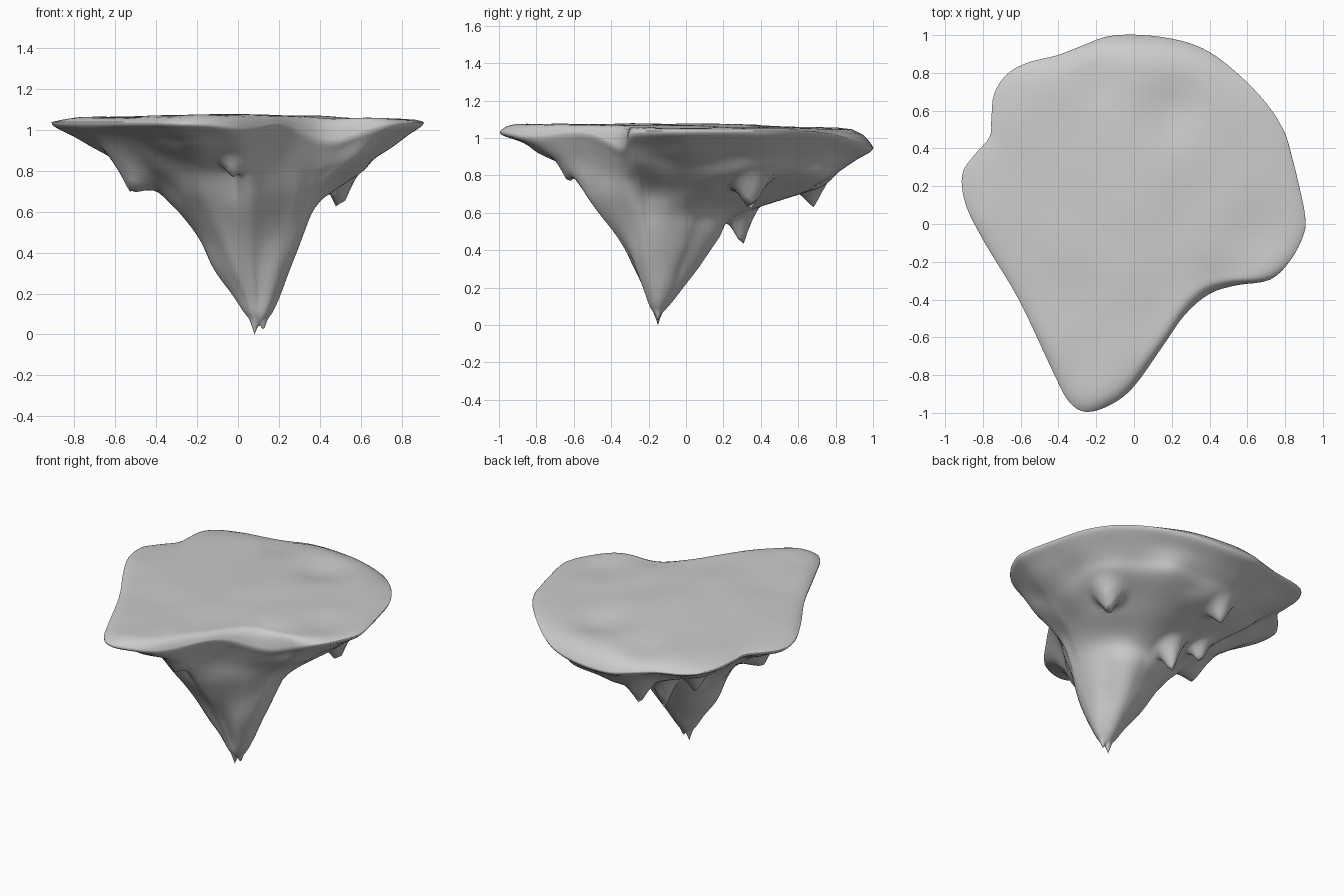
import bpy
from math import atan2, exp, hypot, tau, degrees
from mathutils import Vector, noise

if "Cube" in bpy.data.objects:
    bpy.data.objects.remove(bpy.data.objects["Cube"])

CX, CY = 0.10, -0.15  # plan position of the lowest tip

# Rim outline seen from above, counter-clockwise
RIM = [(.905, .05), (.87, .22), (.835, .36), (.795, .49), (.7, .64), (.55, .795), (.4, .91),
       (.25, .97), (.05, 1), (-.13, .995), (-.26, .95), (-.4, .895), (-.56, .855), (-.67, .795),
       (-.74, .69), (-.755, .56), (-.765, .46), (-.85, .36), (-.91, .26), (-.89, .1),
       (-.79, -.1), (-.61, -.4), (-.43, -.78), (-.345, -.94), (-.25, -.995), (-.12, -.955),
       (0, -.86), (.15, -.65), (.27, -.48), (.4, -.37), (.54, -.325), (.72, -.295),
       (.83, -.19), (.9, -.05)]

# Underside: heights, then for each direction (degrees) the rim radius and the radii there
LEVELS = [.10, .2, .35, .5, .62, .72, .82, .9, .97]
SIDES = [(0, .77, [.06, .11, .16, .23, .27, .33, .47, .60, .69]),
         (45, .95, [.05, .11, .17, .25, .32, .49, .71, .80, .88]),
         (90, 1.15, [.05, .13, .24, .34, .40, .66, .91, .99, 1.06]),
         (135, 1.16, [.05, .12, .24, .35, .43, .58, .78, .90, 1.03]),
         (180, .84, [.06, .13, .23, .29, .36, .45, .57, .66, .75]),
         (225, .80, [.05, .10, .19, .28, .35, .43, .52, .60, .69]),
         (250, .88, [.04, .08, .15, .24, .31, .37, .45, .59, .74]),
         (270, .58, [.04, .07, .13, .22, .29, .36, .42, .47, .53]),
         (315, .37, [.05, .10, .15, .19, .22, .25, .28, .31, .34])]

# Hanging spikes: x, y, drop, width (the last two split the bottom tip)
SPIKES = [(.5, .35, .19, .12), (-.13, .68, .14, .11), (-.05, .3, .21, .11),
          (-.28, .3, .13, .09), (-.53, -.07, .14, .16), (-.03, -.63, .09, .08),
          (.08, CY, .06, .03), (.125, CY, .045, .025)]

# Soft hollows in the top, then low places along the rim: x, y, depth, width
HOLLOWS = [(.22, .6, .03, .14), (-.2, .76, .025, .13), (.62, -.02, .02, .18),
           (.45, -.3, .015, .12), (0, -.85, .01, .12), (-.3, -.4, .01, .15)]
RIM_DIPS = [(.45, -.36, .09, .2), (.05, -.82, .03, .2)]


def catmull(a, b, c, d, t):
    return .5 * (2 * b + (c - a) * t + (2 * a - 5 * b + 4 * c - d) * t * t
                 + (3 * b - a - 3 * c + d) * t ** 3)


def fractions(ang, radius):
    """Radii as fractions of the rim radius: round near the tip, rim-shaped near the top."""
    n = len(SIDES)
    for i in range(n):
        a0, r0, p0 = SIDES[i]
        a1, r1, p1 = SIDES[(i + 1) % n]
        a1 = a1 if a1 > a0 else a1 + 360
        if a0 <= ang <= a1:
            s = (ang - a0) / (a1 - a0)
            s = s * s * (3 - 2 * s)
            out = []
            for k, (p, q) in enumerate(zip(p0, p1)):
                w = max(0, min(1, (k - 2) / 4))
                rel = (1 - s) * p / r0 + s * q / r1
                out.append(w * rel + (1 - w) * ((1 - s) * p + s * q) / radius)
            return out


def dip(spots, x, y):
    return sum(d * exp(-((x - a) ** 2 + (y - b) ** 2) / w ** 2) for a, b, d, w in spots)


def rim_height(x, y):
    return 1.045 - .09 * max(0, (y - .6) / .4) ** 2 - dip(RIM_DIPS, x, y)


def top_height(x, y):
    wave = .01 * noise.noise(Vector((x * 3, y * 3, 4)))
    return 1.085 - .025 * max(0, y) - .02 * abs(x) - dip(HOLLOWS, x, y) + wave


def spike_drop(x, y):
    total = 0
    for a, b, h, w in SPIKES:
        d = hypot(x - a, y - b) / w
        if d < 1:
            total += h * (1 - d) ** 1.5
    return total


# Smooth rim curve
rim = []
n = len(RIM)
for i in range(n):
    p = [Vector(RIM[(i + k) % n]) for k in (-1, 0, 1, 2)]
    rim += [catmull(*p, k / 4) for k in range(4)]

SUB = 6
TOP_F = [.996, .988, .975, .95, .9, .83, .75, .66, .56, .46, .36, .26, .16, .08]
columns = []
for p in rim:
    dx, dy = p.x - CX, p.y - CY
    ang = degrees(atan2(dy, dx) % tau)
    edge = rim_height(p.x, p.y)
    prof = [Vector((0, .06))]
    prof += [Vector((f, z - (1.04 - edge) * z * z))
             for f, z in zip(fractions(ang, hypot(dx, dy)), LEVELS)]
    prof += [Vector((.985, edge - .022)), Vector((1, edge))]
    ext = [Vector((-prof[1].x, prof[1].y))] + prof + [prof[-1] * 2 - prof[-2]]
    col = []
    # Underside from tip to rim
    for i in range(len(prof) - 1):
        steps = SUB if i < len(prof) - 2 else 3
        for k in range(steps):
            if i + k == 0:
                continue
            q = catmull(*ext[i:i + 4], k / steps)
            f = max(q.x, .002)
            x, y = CX + dx * f, CY + dy * f
            lump = noise.noise(Vector((x * 4, y * 4, q.y * 4)))
            f *= 1 + .08 * lump * min(1, 5 * f) * max(0, min(1, (1 - f) * 4))
            x, y = CX + dx * f, CY + dy * f
            col.append((x, y, q.y - spike_drop(x, y)))
    col.append((p.x, p.y, edge))
    # Top from rim to middle, with a rounded lip
    for f in TOP_F:
        x, y = CX + dx * f, CY + dy * f
        s = 1 - max(0, (f - .75) / .25) ** 5
        col.append((x, y, edge + (top_height(x, y) - edge) * s))
    columns.append(col)

verts = [v for c in columns for v in c]
m, rows = len(columns), len(columns[0])
bottom, top = len(verts), len(verts) + 1
verts += [(CX, CY, .06 - spike_drop(CX, CY)), (CX, CY, top_height(CX, CY))]
faces = []
for i in range(m):
    a, b = i * rows, ((i + 1) % m) * rows
    faces += [(a + j, b + j, b + j + 1, a + j + 1) for j in range(rows - 1)]
    faces += [(bottom, b, a), (top, a + rows - 1, b + rows - 1)]

# Set the lowest point on the ground
low = min(v[2] for v in verts)
verts = [(x, y, z - low) for x, y, z in verts]

mesh = bpy.data.meshes.new("floating_rock_island")
mesh.from_pydata(verts, [], faces)
mesh.update()
island = bpy.data.objects.new("floating_rock_island", mesh)
bpy.context.collection.objects.link(island)
mesh.shade_smooth()
